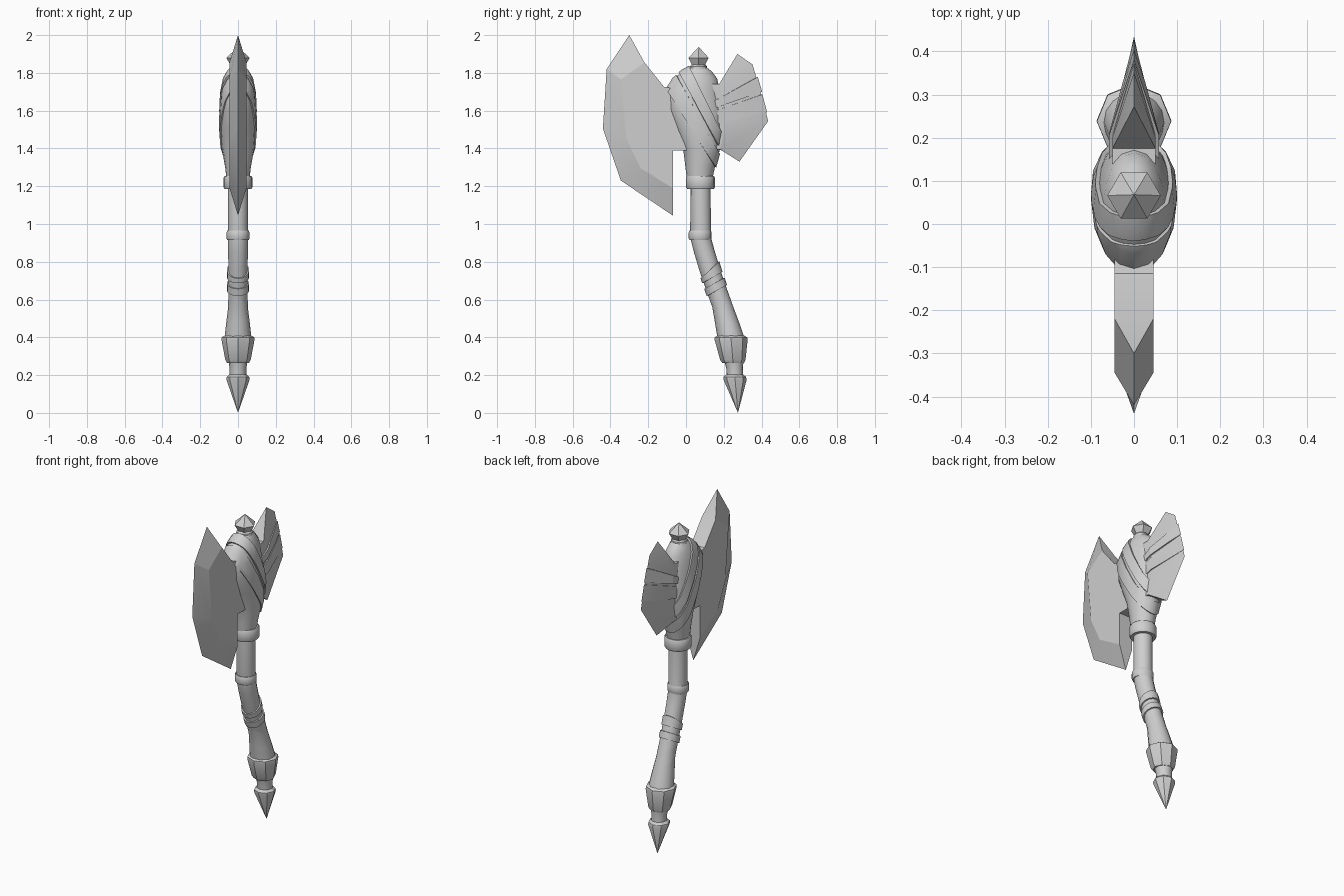
import bpy, bmesh, math
from mathutils import Vector

cube = bpy.data.objects.get("Cube")
if cube:
    bpy.data.objects.remove(cube, do_unlink=True)

grey = bpy.data.materials.new("plain_grey")
grey.use_nodes = True
COLOUR = (0.62, 0.62, 0.62, 1)
grey.diffuse_color = COLOUR
grey.node_tree.nodes["Principled BSDF"].inputs["Base Color"].default_value = COLOUR


def finish(name, bm, angle=30, thickness=0):
    """Turn a bmesh into a shaded object, thickened outwards if asked."""
    bmesh.ops.recalc_face_normals(bm, faces=bm.faces)
    mesh = bpy.data.meshes.new(name)
    bm.to_mesh(mesh)
    bm.free()
    mesh.materials.append(grey)
    obj = bpy.data.objects.new(name, mesh)
    bpy.context.collection.objects.link(obj)
    bpy.ops.object.select_all(action="DESELECT")
    obj.select_set(True)
    bpy.context.view_layer.objects.active = obj
    if thickness:
        shell = obj.modifiers.new("shell", "SOLIDIFY")
        shell.thickness = thickness
        shell.offset = 1
        bpy.ops.object.modifier_apply(modifier=shell.name)
    bpy.ops.object.shade_smooth_by_angle(angle=math.radians(angle))
    return obj


def loft(name, sections, sides=16, angle=30):
    """Stack of elliptical sections: (z, centre y, x radius, y radius)."""
    bm = bmesh.new()
    rings = []
    for z, y, rx, ry in sections:
        turns = [math.tau * i / sides for i in range(sides)]
        rings.append([bm.verts.new((rx * math.cos(a), y + ry * math.sin(a), z)) for a in turns])
    for low, high in zip(rings, rings[1:]):
        for i in range(sides):
            j = (i + 1) % sides
            bm.faces.new((low[i], low[j], high[j], high[i]))
    bm.faces.new(rings[0])
    bm.faces.new(rings[-1])
    bmesh.ops.remove_doubles(bm, verts=bm.verts, dist=0.0005)
    return finish(name, bm, angle)


def blade(name, edge, inner, root, half):
    """Flat cheeks at +-half, bevelled to a sharp edge on the centre plane."""
    bm = bmesh.new()
    keen = [bm.verts.new((0, y, z)) for y, z in edge]
    cheeks = [[bm.verts.new((s * half, y, z)) for y, z in inner + root] for s in (1, -1)]
    for cheek in cheeks:
        bm.faces.new(cheek)
        for i in range(len(edge) - 1):
            bm.faces.new((keen[i], keen[i + 1], cheek[i + 1], cheek[i]))
    a, b = cheeks
    last = len(edge) - 1
    for i in (0, last):
        bm.faces.new((keen[i], a[i], b[i]))
    for i in range(last, len(a)):
        j = (i + 1) % len(a)
        bm.faces.new((a[i], a[j], b[j], b[i]))
    return finish(name, bm, 15)


def strap(name, source, lower, upper, thickness):
    """Band of the source surface between two side-view lines, thickened."""
    bm = bmesh.new()
    bm.from_mesh(source.data)
    for (p, q), below in ((lower, True), (upper, False)):
        normal = Vector((0, p[1] - q[1], q[0] - p[0]))
        bmesh.ops.bisect_plane(bm, geom=bm.verts[:] + bm.edges[:] + bm.faces[:],
                               plane_co=(0, *p), plane_no=normal,
                               clear_inner=below, clear_outer=not below)
    return finish(name, bm, 30, thickness)


# Main blade
blade("main_blade",
      [(-.30, 2.0), (-.42, 1.82), (-.44, 1.505), (-.345, 1.23), (-.07, 1.045)],
      [(-.22, 1.855), (-.345, 1.765), (-.315, 1.45), (-.24, 1.295), (-.07, 1.19)],
      [(-.07, 1.39), (.05, 1.39), (.05, 1.70), (-.115, 1.725)], .045)

# Rear fan blade with two bindings
fan = blade("rear_blade",
            [(.272, 1.90), (.352, 1.845), (.395, 1.70), (.435, 1.545), (.283, 1.33)],
            [(.175, 1.74), (.20, 1.72), (.21, 1.63), (.21, 1.53), (.18, 1.395)],
            [(.05, 1.40), (.05, 1.74)], .05)
strap("rear_binding_upper", fan, ((.13, 1.605), (.40, 1.70)), ((.13, 1.64), (.38, 1.78)), .008)
strap("rear_binding_lower", fan, ((.13, 1.52), (.42, 1.59)), ((.13, 1.59), (.40, 1.685)), .006)

# Head body with diagonal straps
head = loft("head_body", [
    (1.23, .072, .060, .066), (1.30, .075, .068, .078), (1.40, .083, .086, .098),
    (1.50, .070, .093, .130), (1.60, .050, .092, .150), (1.70, .035, .084, .145),
    (1.77, .050, .070, .115), (1.81, .060, .052, .075), (1.83, .065, .040, .042)])
strap("head_strap_front", head, ((-.105, 1.72), (.155, 1.30)), ((-.045, 1.78), (.18, 1.36)), .007)
strap("head_strap_back", head, ((-.03, 1.79), (.18, 1.39)), ((.02, 1.83), (.19, 1.47)), .01)

# Finial gem on its stem
loft("finial_stem", [(1.81, .065, .048, .048), (1.835, .065, .045, .045),
                     (1.845, .065, .035, .035), (1.86, .065, .035, .035)], 12)
loft("finial_gem", [(1.835, .066, .036, .036), (1.88, .066, .062, .062),
                    (1.937, .068, 0, 0)], 6, 10)

# Collars around the straight grip
for name, bottom, top, y, r in (("neck_collar", 1.185, 1.255, .077, .076),
                                ("grip_ring", .915, .965, .075, .061)):
    loft(name, [(bottom, y, r * .93, r * .93), (bottom + .01, y, r, r),
                (top - .01, y, r, r), (top, y, r * .93, r * .93)])

# Curved handle with crossing wraps
handle = loft("handle", [
    (.39, .240, .072, .072), (.48, .217, .062, .064), (.56, .195, .052, .056),
    (.65, .163, .051, .056), (.75, .128, .051, .056), (.85, .098, .052, .056),
    (.93, .077, .053, .055), (1.25, .077, .053, .053)])
wraps = [(((.07, .675), (.17, .735)), ((.07, .70), (.17, .80))),
         (((.09, .605), (.21, .675)), ((.08, .645), (.20, .715))),
         (((.13, .595), (.25, .535)), ((.12, .645), (.25, .60)))]
for i, (low, high) in enumerate(wraps):
    strap(f"handle_wrap_{i + 1}", handle, low, high, .008)

# Faceted pommel, its neck and the end spike
loft("pommel", [(.265, .250, .058, .058), (.28, .248, .067, .067),
                (.385, .239, .087, .087), (.40, .238, .086, .086),
                (.41, .237, .070, .070)], 8)
loft("pommel_neck", [(.19, .260, .044, .044), (.235, .257, .044, .044),
                     (.27, .254, .050, .050)])
loft("end_spike", [(0, .275, 0, 0), (.175, .260, .061, .061),
                   (.19, .258, .060, .060), (.203, .258, .046, .046)], 8)
